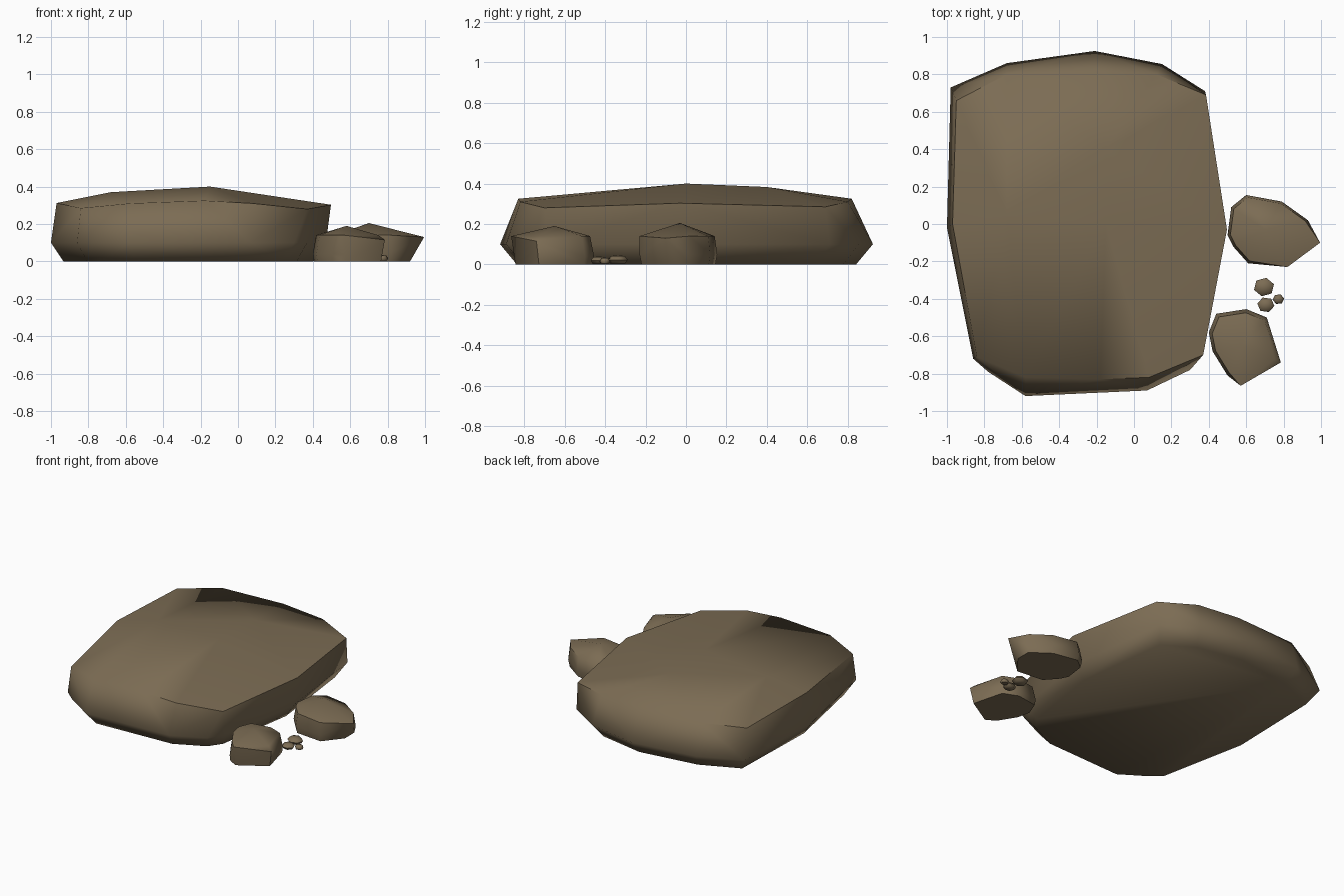
import bpy, bmesh, math

stone = bpy.data.materials.new("brown stone")
stone.diffuse_color = (0.20, 0.15, 0.088, 1)


def make_rock(name, points):
    """Faceted boulder: hull of a point set, smoothed except at hard rims."""
    bm = bmesh.new()
    for p in points:
        bm.verts.new(p)
    hull = bmesh.ops.convex_hull(bm, input=bm.verts[:])
    junk = set(hull["geom_interior"]) | set(hull["geom_unused"])
    bmesh.ops.delete(bm, geom=[v for v in junk if isinstance(v, bmesh.types.BMVert)],
                     context='VERTS')
    bmesh.ops.recalc_face_normals(bm, faces=bm.faces[:])
    mesh = bpy.data.meshes.new(name)
    bm.to_mesh(mesh)
    bm.free()
    mesh.materials.append(stone)
    for f in mesh.polygons:
        f.use_smooth = True
    mesh.set_sharp_from_angle(angle=math.radians(60))
    ob = bpy.data.objects.new(name, mesh)
    bpy.context.collection.objects.link(ob)
    return ob


def ring(outline, centre, scale, z):
    cx, cy = centre
    return [(cx + (x - cx) * scale, cy + (y - cy) * scale, z) for x, y in outline]


# large flat slab: base ring, widest ring, rim and low crown
slab = [(-0.98, 0.73), (-0.68, 0.86), (-0.21, 0.925), (0.15, 0.855), (0.38, 0.71),
        (0.47, -0.03), (0.37, -0.68), (0.30, -0.78), (0.07, -0.89), (-0.58, -0.92),
        (-0.78, -0.79), (-0.86, -0.72), (-1.0, -0.02)]
rim = [(-0.58, -0.82, 0.31), (-0.18, -0.83, 0.325), (0.08, -0.82, 0.31),
       (0.37, -0.70, 0.28), (0.497, -0.03, 0.303), (0.385, 0.69, 0.285),
       (0.12, 0.80, 0.31), (-0.21, 0.82, 0.325), (-0.68, 0.80, 0.32),
       (-0.95, 0.66, 0.30), (-0.97, 0.0, 0.312), (-0.84, -0.71, 0.285)]
crown = [(-0.15, 0.0, 0.40), (-0.68, 0.05, 0.37), (-0.15, 0.40, 0.383)]
make_rock("large_slab", ring(slab, (-0.26, 0), 0.91, 0.0)
          + ring(slab, (-0.26, 0), 1.0, 0.10) + rim + crown)

# medium rock beside the slab
side = [(0.50, -0.06), (0.52, 0.09), (0.60, 0.155), (0.79, 0.12), (0.93, 0.02),
        (0.82, -0.23), (0.61, -0.21), (0.53, -0.12)]
make_rock("side_rock", ring(side, (0.72, -0.03), 0.95, 0.0)
          + ring(side, (0.72, -0.03), 1.0, 0.05) + ring(side, (0.72, -0.03), 0.93, 0.14)
          + [(0.995, -0.10, 0.13), (0.92, -0.09, 0.0), (0.82, -0.23, 0.14),
             (0.70, -0.03, 0.205)])

# medium rock at the front corner
front = [(0.40, -0.58), (0.44, -0.48), (0.60, -0.455), (0.71, -0.50),
         (0.77, -0.73), (0.57, -0.85), (0.50, -0.81), (0.42, -0.68)]
make_rock("front_rock", ring(front, (0.58, -0.65), 0.97, 0.0)
          + ring(front, (0.58, -0.65), 1.0, 0.04) + ring(front, (0.58, -0.65), 0.9, 0.14)
          + [(0.785, -0.74, 0.115), (0.57, -0.865, 0.14), (0.58, -0.65, 0.19)])

# three pebbles between the medium rocks
for i, (x, y, r, h, turn) in enumerate([(0.695, -0.337, 0.056, 0.046, 0.3),
                                        (0.705, -0.432, 0.046, 0.040, 0.9),
                                        (0.772, -0.402, 0.031, 0.034, 0.1)]):
    base = [(x + r * math.cos(turn + k * math.tau / 6),
             y + 0.9 * r * math.sin(turn + k * math.tau / 6)) for k in range(6)]
    make_rock(f"pebble_{i + 1}", ring(base, (x, y), 0.75, 0.004)
              + ring(base, (x, y), 1.0, h * 0.5) + ring(base, (x, y), 0.7, h * 0.9)
              + [(x, y, h)])
